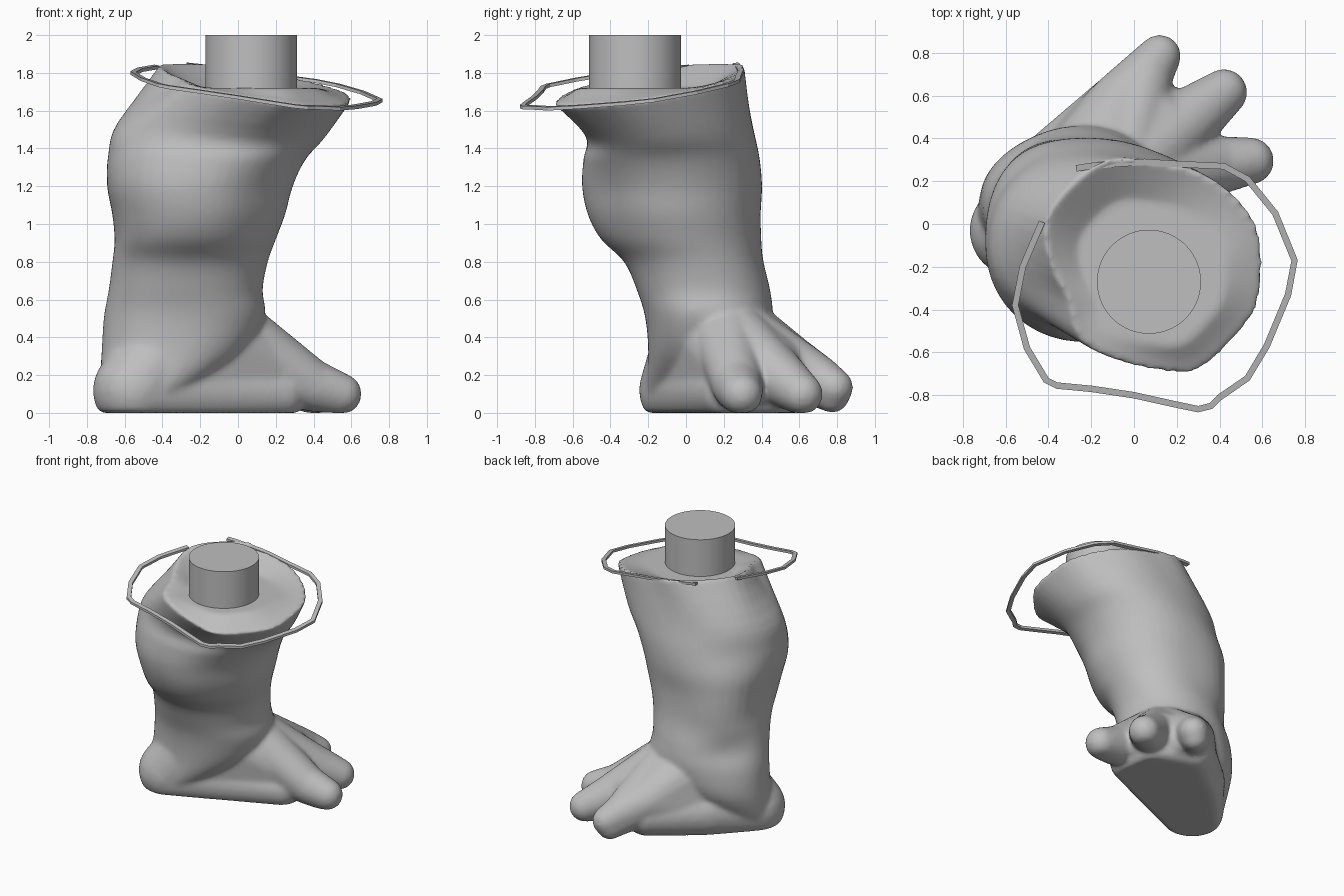
import bpy, bmesh
from math import sin, cos, pi
from mathutils import Vector, Matrix

cube = bpy.data.objects.get("Cube")
if cube:
    bpy.data.objects.remove(cube)

grey = bpy.data.materials.new("plain_grey")
grey.use_nodes = True
grey.diffuse_color = (0.52, 0.52, 0.52, 1)
grey.node_tree.nodes["Principled BSDF"].inputs["Base Color"].default_value = (0.52, 0.52, 0.52, 1)

SEG = 48
CIRCLE = [(cos(2 * pi * i / SEG), sin(2 * pi * i / SEG)) for i in range(SEG)]


def add_object(name, bm):
    mesh = bpy.data.meshes.new(name)
    bmesh.ops.recalc_face_normals(bm, faces=bm.faces[:])
    bm.to_mesh(mesh)
    bm.free()
    obj = bpy.data.objects.new(name, mesh)
    bpy.context.collection.objects.link(obj)
    mesh.materials.append(grey)
    return obj


def slope(x, y):
    """Tilted plane shared by the rim and the hoop."""
    return 1.78 - 0.15 * x + 0.16 * y


def spline(a, b, c, d, t):
    """Smooth curve from b to c."""
    return b + 0.5 * t * (c - a + t * (2 * a - 5 * b + 4 * c - d + t * (3 * (b - c) + d - a)))


def smooth_rings(rings, steps):
    padded = [rings[0]] + rings + [rings[-1]]
    result = []
    for a, b, c, d in zip(padded, padded[1:], padded[2:], padded[3:]):
        for k in range(steps):
            result.append([spline(*p, k / steps) for p in zip(a, b, c, d)])
    return result + [rings[-1]]


def loft(bm, rings):
    loops = [[bm.verts.new(p) for p in ring] for ring in rings]
    for a, b in zip(loops, loops[1:]):
        for i in range(len(a)):
            j = (i + 1) % len(a)
            bm.faces.new((a[i], a[j], b[j], b[i]))
    bm.faces.new(loops[0][::-1])
    bm.faces.new(loops[-1])


def oval(z, left, right, front, back, tilt, outer, inner):
    """Cross-section whose outer back and inner front corners swell or shrink."""
    ring = []
    for c, s in CIRCLE:
        k = (abs(c) ** 2.2 + abs(s) ** 2.2) ** (-1 / 2.2)
        diagonal = (s - c) / 2 ** 0.5
        k *= 1 + (outer if diagonal > 0 else inner) * diagonal ** 6
        x, y = (right - left) / 2 * c * k, (back - front) / 2 * s * k
        ring.append(Vector(((left + right) / 2 + x, (front + back) / 2 + y,
                            z + tilt * (0.16 * y - 0.15 * x))))
    return ring


def blob(bm, *balls):
    """Convex hull around a few balls, flattened on the ground."""
    part = bmesh.new()
    for x, y, z, r in balls:
        bmesh.ops.create_icosphere(part, subdivisions=3, radius=r,
                                   matrix=Matrix.Translation((x, y, z)))
    for v in part.verts:
        v.co.z = max(v.co.z, 0)
    hull = bmesh.ops.convex_hull(part, input=part.verts[:])
    made = {}
    for f in hull["geom"]:
        if isinstance(f, bmesh.types.BMFace):
            for v in f.verts:
                if v not in made:
                    made[v] = bm.verts.new(v.co)
            bm.faces.new([made[v] for v in f.verts])
    part.free()


body = bmesh.new()

# Leg shaft with its bulge, flaring into a tilted rim with a shallow bowl
rings = [oval(*r) for r in (
    (0.08, -0.74, -0.30, -0.22, 0.20, 0, 0, 0),
    (0.30, -0.725, 0.02, -0.20, 0.40, 0, -0.04, 0),
    (0.50, -0.715, 0.14, -0.215, 0.46, 0, -0.1, 0),
    (0.65, -0.69, 0.13, -0.26, 0.45, 0, -0.14, 0),
    (0.80, -0.665, 0.16, -0.33, 0.41, 0, 0, -0.05),
    (0.92, -0.645, 0.205, -0.455, 0.39, 0, 0.1, -0.1),
    (1.05, -0.655, 0.255, -0.525, 0.385, 0, 0.11, -0.12),
    (1.20, -0.69, 0.295, -0.555, 0.40, 0, 0.04, -0.1),
    (1.35, -0.69, 0.36, -0.545, 0.39, 0.1, -0.03, -0.03),
    (1.50, -0.635, 0.46, -0.53, 0.35, 0.5, 0, 0))]
radii = (0.50, 0.51, 0.49, 0.48, 0.48, 0.53, 0.53, 0.53,
         0.46, 0.41, 0.47, 0.46, 0.47, 0.52, 0.50, 0.51)
rim, lip, bowl = [], [], []
for i, (c, s) in enumerate(CIRCLE):
    j, t = divmod(i / 3, 1)
    near = [radii[(int(j) + k) % len(radii)] for k in (-1, 0, 1, 2)]
    r = spline(*near, t) + 0.012
    x, y = 0.09 + r * c, -0.2 + r * s
    z = slope(x, y)
    rim.append(Vector((x, y, z + 0.005)))
    lip.append((0.085 + 0.85 * r * c, -0.21 + 0.85 * r * s, 0.55 * z + 0.45 * 1.725))
    bowl.append((0.08 + 0.68 * r * c, -0.23 + 0.68 * r * s, 1.72))
loft(body, smooth_rings(rings + [rim], 4) + [lip, bowl])

# Foot: heel, instep, webbing and three toes
heel = (-0.55, -0.03, 0.12, 0.22)
ankle = (-0.27, 0.12, 0.46, 0.27)
shin = (-0.08, 0.2, 0.45, 0.2)
bases = ((-0.06, 0.55, 0.25, 0.16), (0.17, 0.42, 0.24, 0.17), (0.2, 0.24, 0.23, 0.15))
middles = ((0.06, 0.7, 0.18, 0.125), (0.32, 0.53, 0.16, 0.13), (0.4, 0.275, 0.14, 0.135))
tips = ((0.12, 0.785, 0.135, 0.1), (0.42, 0.615, 0.1, 0.11), (0.545, 0.295, 0.1, 0.11))
blob(body, heel, ankle, shin, *bases)
blob(body, heel, (-0.35, 0.25, 0.15, 0.2), (-0.06, 0.55, 0.15, 0.16),
     (0.17, 0.42, 0.1, 0.16), (0.22, 0.22, 0.1, 0.14))
blob(body, shin, bases[0], bases[1], (0.08, 0.58, 0.15, 0.12))
blob(body, shin, bases[1], bases[2], (0.26, 0.38, 0.15, 0.13))
for base, middle, tip in zip(bases, middles, tips):
    blob(body, shin, base, middle)
    blob(body, base, middle, tip, (tip[0] - 0.02, tip[1] - 0.01, 0.09, tip[3] - 0.01))

leg = add_object("leg_and_foot", body)
remesh = leg.modifiers.new("Merge", 'REMESH')
remesh.mode = 'VOXEL'
remesh.voxel_size = 0.015
remesh.use_smooth_shade = True
soften = leg.modifiers.new("Soften", 'SMOOTH')
soften.factor = 0.5
soften.iterations = 10

# Peg standing in the bowl
peg_mesh = bmesh.new()
bmesh.ops.create_cone(peg_mesh, cap_ends=True, segments=64, radius1=0.243, radius2=0.243,
                      depth=0.3, matrix=Matrix.Translation((0.07, -0.27, 1.85)))
peg = add_object("peg", peg_mesh)
bpy.context.view_layer.objects.active = peg
peg.select_set(True)
bpy.ops.object.shade_smooth_by_angle()

# Thin open hoop around the rim
path = ((-0.43, 0.01), (-0.46, -0.06), (-0.52, -0.2), (-0.555, -0.38), (-0.5, -0.58),
        (-0.41, -0.73), (-0.36, -0.755), (-0.2, -0.77), (0.0, -0.8), (0.18, -0.84),
        (0.3, -0.865), (0.36, -0.85), (0.4, -0.81), (0.53, -0.72), (0.62, -0.57),
        (0.72, -0.33), (0.75, -0.17), (0.66, 0.05), (0.53, 0.21), (0.42, 0.27),
        (0.2, 0.28), (0.05, 0.29), (-0.1, 0.28), (-0.21, 0.27), (-0.27, 0.26))
sections = []
for i, p in enumerate(path):
    a, b = Vector(path[max(i - 1, 0)]), Vector(path[min(i + 1, len(path) - 1)])
    side = (b - a).normalized().orthogonal() * 0.015
    section = []
    for k, h in ((1, -1), (1, 1), (-1, 1), (-1, -1)):
        x, y = p[0] + k * side.x, p[1] + k * side.y
        section.append((x, y, 1.775 - 0.13 * x + 0.13 * y + h * 0.009))
    sections.append(section)
hoop_mesh = bmesh.new()
loft(hoop_mesh, sections)
add_object("hoop", hoop_mesh)
